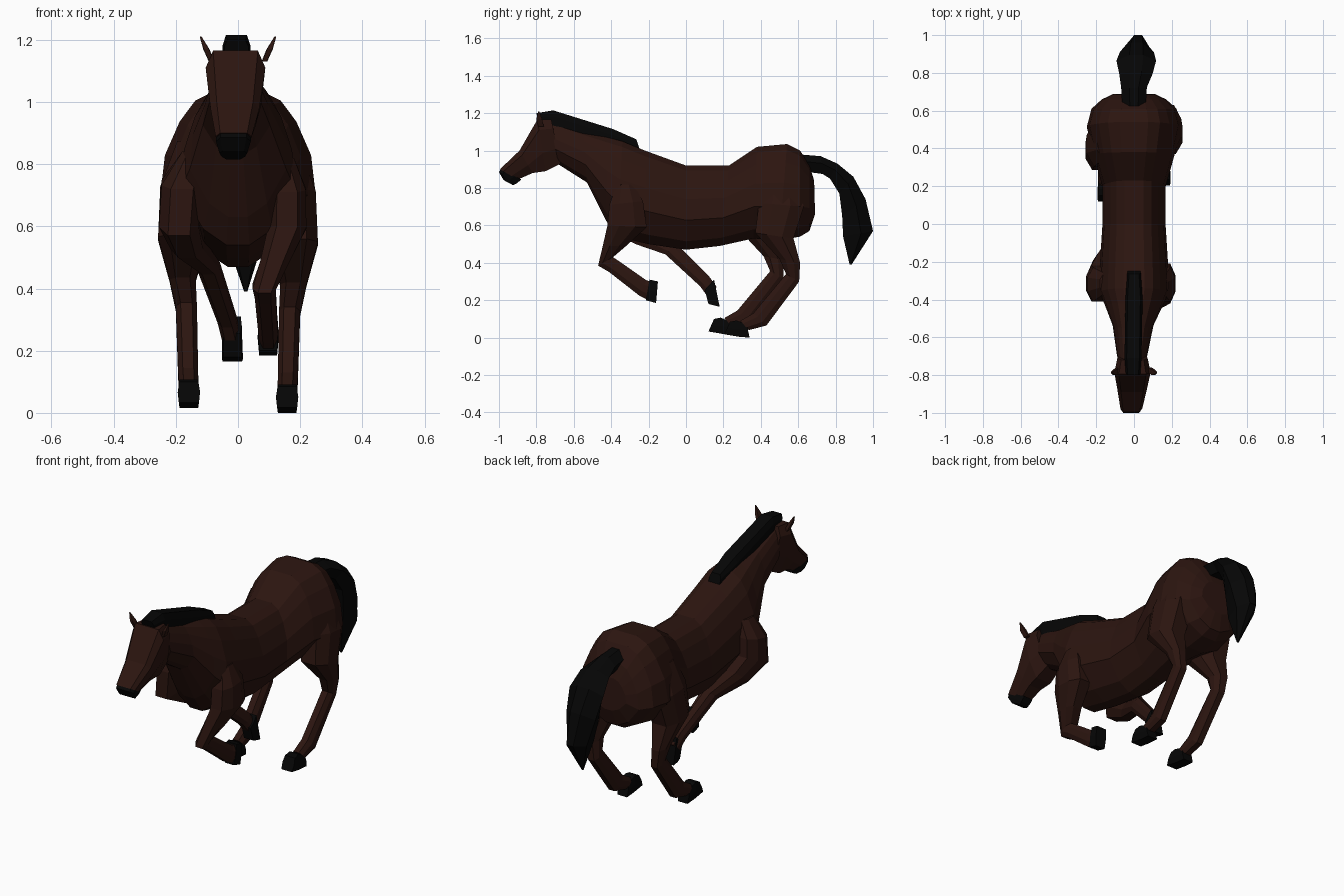
import bpy, bmesh


def material(name, rgb):
    m = bpy.data.materials.new(name)
    m.diffuse_color = (*rgb, 1)
    return m


BROWN = material("brown_coat", (0.025, 0.0075, 0.005))
BLACK = material("black_hair", (0.0017, 0.0017, 0.0017))

# Half cross-sections: (fraction from first edge to second edge, width factor)
BARREL = [(0, .3), (.06, .55), (.19, .75), (.4, .94), (.65, 1), (.9, .6), (1, .2)]
HEAD = [(0, .75), (.2, 1), (.65, .85), (1, .5)]
LIMB = [(0, .55), (.3, 1), (.7, 1), (1, .55)]
HOOF = [(0, .85), (.5, 1), (1, .9)]
HAIR = [(0, .35), (.4, 1), (1, .6)]


def loft(name, rings, profile, mat):
    """Each ring: y1, z1 (first edge), y2, z2 (second edge), half width, centre x."""
    bm = bmesh.new()
    loops = []
    for y1, z1, y2, z2, hw, cx in rings:
        pts = [(t, w) for t, w in profile] + [(t, -w) for t, w in reversed(profile)]
        loops.append([bm.verts.new((cx + w * hw, y1 + (y2 - y1) * t, z1 + (z2 - z1) * t))
                      for t, w in pts])
    n = len(loops[0])
    for a, b in zip(loops, loops[1:]):
        for i in range(n):
            j = (i + 1) % n
            bm.faces.new((a[i], a[j], b[j], b[i]))
    bm.faces.new(loops[0])
    bm.faces.new(loops[-1])
    bmesh.ops.recalc_face_normals(bm, faces=bm.faces)
    mesh = bpy.data.meshes.new(name)
    bm.to_mesh(mesh)
    bm.free()
    mesh.materials.append(mat)
    ob = bpy.data.objects.new(name, mesh)
    bpy.context.collection.objects.link(ob)
    return ob


def moved(rings, side, dy, dz):
    return [(a + dy, b + dz, c + dy, d + dz, hw, cx * side) for a, b, c, d, hw, cx in rings]


# Trunk and neck, from rump to throat
loft("body_and_neck", [
    (.685, .84, .69, .66, .11, 0),
    (.66, .92, .66, .57, .17, 0),
    (.61, 1.0, .61, .54, .225, 0),
    (.54, 1.035, .50, .52, .25, 0),
    (.38, 1.02, .36, .53, .215, 0),
    (.23, .92, .18, .49, .167, 0),
    (0, .92, 0, .47, .167, 0),
    (-.22, 1.0, -.20, .50, .18, 0),
    (-.34, 1.05, -.37, .54, .185, 0),
    (-.42, 1.07, -.43, .63, .155, 0),
    (-.55, 1.10, -.53, .83, .108, -.005),
    (-.73, 1.16, -.68, .925, .08, -.01)], BARREL, BROWN)

# Head and muzzle
loft("head", [
    (-.72, 1.165, -.67, .93, .08, -.008),
    (-.795, 1.165, -.75, .89, .096, -.008),
    (-.89, 1.0, -.82, .88, .078, -.01),
    (-.995, .90, -.90, .845, .058, -.014)], HEAD, BROWN)
loft("muzzle", [
    (-.99, .90, -.88, .845, .056, -.014),
    (-1.0, .885, -.905, .825, .056, -.015),
    (-.975, .842, -.925, .815, .045, -.015)], HEAD, BLACK)

# Ears
for side, label in ((1, "right"), (-1, "left")):
    loft(label + "_ear", moved([
        (-.79, 1.13, -.76, 1.13, .009, .085),
        (-.80, 1.17, -.77, 1.17, .01, .102),
        (-.79, 1.21, -.785, 1.21, .003, .12)], side, 0, 0), HOOF, BROWN)

# Mane and tail
loft("mane", [
    (-.80, 1.20, -.785, 1.15, .038, -.005),
    (-.71, 1.215, -.70, 1.13, .045, -.005),
    (-.39, 1.115, -.40, 1.03, .045, 0),
    (-.265, 1.06, -.245, 1.0, .035, 0)], [(0, .75), (.4, 1), (1, 1)], BLACK)
loft("tail", [
    (.60, .98, .62, .89, .062, 0),
    (.72, .97, .73, .875, .068, 0),
    (.81, .93, .77, .85, .088, .01),
    (.895, .86, .82, .77, .105, .012),
    (.96, .74, .835, .65, .09, .015),
    (1.0, .57, .84, .54, .06, .022),
    (.885, .39, .875, .39, .005, .025)], HAIR, BLACK)

# Hind legs: the left one reaches slightly further forward
HIND_LEG = [
    (.43, .86, .59, .86, .07, .125),
    (.39, .72, .63, .70, .085, .165),
    (.37, .56, .575, .53, .08, .177),
    (.50, .42, .61, .40, .042, .178),
    (.535, .34, .605, .30, .034, .166),
    (.36, .13, .43, .065, .032, .16),
    (.29, .09, .335, .04, .031, .158)]
HIND_HOOF = [
    (.325, .07, .34, .0, .033, .158),
    (.27, .092, .28, .005, .034, .158),
    (.235, .085, .205, .018, .036, .158)]
for side, label, dy, dz in ((1, "right", 0, 0), (-1, "left", -.085, .015)):
    loft(label + "_hind_leg", moved(HIND_LEG, side, dy, dz), LIMB, BROWN)
    loft(label + "_hind_hoof", moved(HIND_HOOF, side, dy, dz), HOOF, BLACK)

# Right front leg, folded at the knee
loft("right_front_leg", [
    (-.37, .82, -.28, .82, .045, .135),
    (-.41, .71, -.23, .73, .06, .158),
    (-.42, .60, -.21, .59, .062, .158),
    (-.445, .49, -.32, .49, .048, .12),
    (-.47, .385, -.39, .43, .038, .085),
    (-.41, .35, -.36, .41, .034, .088),
    (-.25, .225, -.21, .305, .031, .097),
    (-.20, .20, -.175, .30, .03, .097)], LIMB, BROWN)
loft("right_front_hoof", [
    (-.215, .20, -.195, .31, .033, .097),
    (-.16, .185, -.15, .30, .034, .097)], HOOF, BLACK)

# Left front leg, swept back under the belly
loft("left_front_leg", [
    (-.37, .84, -.26, .84, .045, -.135),
    (-.41, .72, -.23, .76, .066, -.18),
    (-.41, .57, -.22, .66, .064, -.19),
    (-.27, .50, -.16, .59, .052, -.165),
    (-.11, .445, -.05, .50, .037, -.095),
    (.075, .275, .125, .325, .031, -.035),
    (.115, .22, .165, .27, .03, -.022)], LIMB, BROWN)
loft("left_front_hoof", [
    (.10, .255, .15, .31, .032, -.02),
    (.12, .18, .18, .165, .034, -.018)], HOOF, BLACK)
